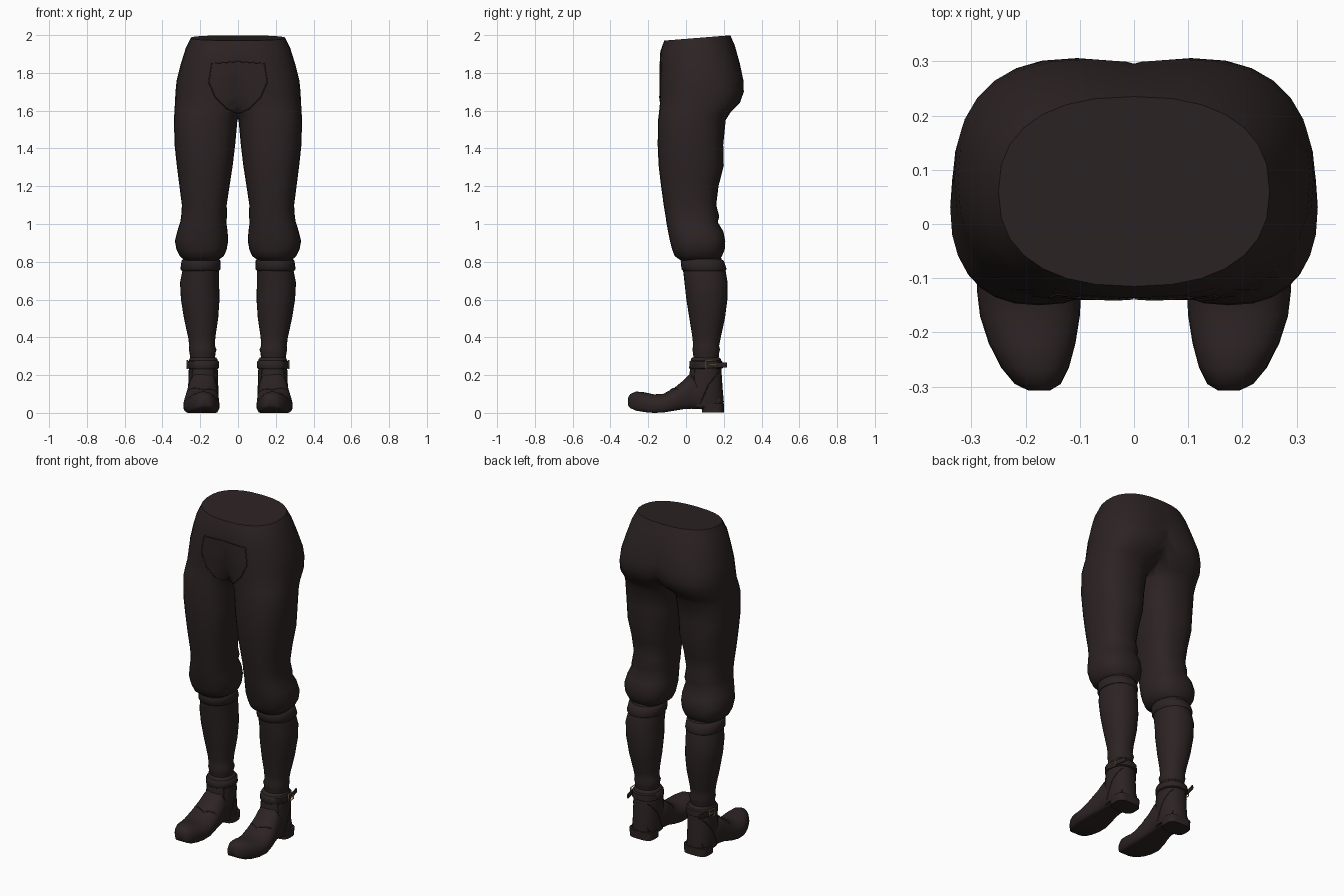
import bpy, bmesh, math
from mathutils import Vector
from mathutils.bvhtree import BVHTree

cube = bpy.data.objects.get("Cube")
if cube:
    bpy.data.objects.remove(cube)


def material(name, color):
    m = bpy.data.materials.new(name)
    m.use_nodes = True
    m.diffuse_color = (*color, 1)
    m.node_tree.nodes["Principled BSDF"].inputs["Base Color"].default_value = (*color, 1)
    return m


CLOTH = material("dark brown", (.026, .017, .017))
BRASS = material("pale brass", (.42, .32, .18))
N = 28
trees = {}


def oval(lo_a, hi_a, lo_b, hi_b, power=.85):
    """Rounded-box outline as (a, b) pairs."""
    pts = []
    for i in range(N):
        t = 2 * math.pi * i / N
        c, s = math.cos(t), math.sin(t)
        a = math.copysign(abs(c) ** power, c)
        b = math.copysign(abs(s) ** power, s)
        pts.append(((lo_a + hi_a + (hi_a - lo_a) * a) / 2, (lo_b + hi_b + (hi_b - lo_b) * b) / 2))
    return pts


def mirrored(ob):
    mod = ob.modifiers.new("mirror", "MIRROR")
    mod.use_axis = (True, False, False)
    mod.use_clip = True


def loft(name, rings, angle=50, mat=CLOTH):
    """Skin closed outlines, keep the +x half and mirror it."""
    bm = bmesh.new()
    rows = [[bm.verts.new(p) for p in ring] for ring in rings]
    for a, b in zip(rows, rows[1:]):
        for i in range(N):
            j = (i + 1) % N
            bm.faces.new((a[i], a[j], b[j], b[i]))
    bm.faces.new(rows[0])
    bm.faces.new(rows[-1])
    bmesh.ops.recalc_face_normals(bm, faces=bm.faces)
    bmesh.ops.bisect_plane(bm, geom=bm.verts[:] + bm.edges[:] + bm.faces[:],
                           plane_co=(0, 0, 0), plane_no=(1, 0, 0), clear_inner=True)
    trees[name] = BVHTree.FromBMesh(bm)
    me = bpy.data.meshes.new(name)
    bm.to_mesh(me)
    bm.free()
    me.materials.append(mat)
    ob = bpy.data.objects.new(name, me)
    bpy.context.collection.objects.link(ob)
    bpy.ops.object.select_all(action="DESELECT")
    ob.select_set(True)
    bpy.context.view_layer.objects.active = ob
    bpy.ops.object.shade_smooth_by_angle(angle=math.radians(angle))
    mirrored(ob)
    return ob


def upright(name, table, power=.85, tilt=None):
    """Loft up z from rows of height, inner x, outer x, front y, back y."""
    rings = []
    for z, xi, xo, yf, yb in table:
        rings.append([(x, y, z + (tilt(z, y) if tilt else 0)) for x, y in oval(xi, xo, yf, yb, power)])
    return loft(name, rings)


def tube(name, pts, radius, mat=CLOTH, cyclic=False):
    cu = bpy.data.curves.new(name, "CURVE")
    cu.dimensions = "3D"
    cu.bevel_depth = radius
    cu.bevel_resolution = 1
    sp = cu.splines.new("POLY")
    sp.points.add(len(pts) - 1)
    for p, co in zip(sp.points, pts):
        p.co = (*co, 1)
    sp.use_cyclic_u = cyclic
    cu.materials.append(mat)
    ob = bpy.data.objects.new(name, cu)
    bpy.context.collection.objects.link(ob)
    mirrored(ob)


def seam(name, target, starts, direction, radius=.003):
    """Lay a thin raised seam on a surface by casting points onto it."""
    pts = []
    for a, b in zip(starts, starts[1:]):
        for k in range(5):
            hit = trees[target].ray_cast(Vector(a).lerp(Vector(b), k / 4), Vector(direction))[0]
            if hit:
                pts.append(hit)
    if len(pts) > 1:
        tube(name, pts, radius)


# Breeches: waist, seat, thighs and gathered knees
upright("breeches", [
    (1.985, -.25, .25, -.115, .235), (1.93, -.25, .277, -.136, .258),
    (1.85, -.22, .302, -.139, .285), (1.76, -.16, .325, -.14, .304),
    (1.70, -.12, .331, -.14, .306), (1.64, -.07, .334, -.138, .285),
    (1.59, -.02, .337, -.143, .235), (1.55, .003, .339, -.148, .21),
    (1.42, .015, .336, -.15, .197), (1.31, .028, .324, -.145, .2),
    (1.2, .045, .31, -.132, .172), (1.1, .06, .297, -.118, .16),
    (1.04, .058, .301, -.108, .176), (1.01, .062, .306, -.104, .168),
    (.96, .055, .322, -.095, .198), (.91, .052, .334, -.085, .208),
    (.865, .06, .326, -.073, .205), (.83, .075, .308, -.06, .19),
    (.805, .11, .28, -.025, .165)], .84,
    lambda z, y: (y - .06) * .08 if z > 1.9 else 0)
seam("front_flap_seam", "breeches", [
    (.001, -1, 1.86), (.14, -1, 1.85), (.155, -1, 1.75),
    (.12, -1, 1.67), (.06, -1, 1.61), (.001, -1, 1.585)], (0, 1, 0))

# Stockings with a garter band under the knee
upright("stockings", [
    (.84, .1, .285, -.02, .18), (.75, .1, .295, -.015, .21),
    (.69, .1, .307, -.008, .22), (.6, .098, .302, .002, .219),
    (.5, .105, .286, .018, .206), (.4, .12, .264, .034, .184),
    (.355, .122, .258, .038, .175), (.335, .114, .26, .033, .18),
    (.315, .12, .256, .038, .175), (.26, .122, .25, .04, .17)], .95)
upright("garter_bands", [
    (.815, .1, .29, -.02, .185), (.805, .093, .299, -.028, .2),
    (.762, .092, .305, -.024, .215), (.752, .1, .298, -.015, .21)], .95)

# Boot shafts, closed around the ankle
upright("boot_shafts", [
    (.293, .116, .252, .034, .176), (.285, .109, .258, .026, .184),
    (.22, .107, .261, .02, .188), (.14, .106, .263, .008, .193),
    (.06, .106, .264, 0, .2), (.03, .11, .26, .01, .198)], .9)

# Feet with a low instep and rounded, slightly raised toe
foot = [(-.307, .155, .195, .04, .08), (-.295, .135, .22, .025, .1),
        (-.265, .12, .245, .012, .113), (-.22, .108, .268, .004, .109),
        (-.17, .1, .284, 0, .098), (-.12, .097, .29, .002, .101),
        (-.06, .1, .284, .012, .134), (-.01, .104, .274, .02, .175),
        (.03, .106, .266, .022, .215), (.1, .108, .262, .02, .15),
        (.18, .125, .245, .02, .1)]
loft("boot_feet", [[(x, y, max(z, zb)) for x, z in oval(xi, xo, zb - .025, zt, .9)]
                   for y, xi, xo, zb, zt in foot], 45)

# Stacked heels
upright("boot_heels", [(.05, .106, .264, .08, .201), (.001, .108, .262, .085, .2)], .6)

# Ankle straps with loose tails and buckles
upright("ankle_straps", [
    (.277, .107, .26, .024, .186), (.272, .101, .267, .018, .194),
    (.238, .1, .268, .017, .196), (.233, .107, .261, .02, .188)], .9)
tail = [[(x + shift, y, z) for x, z in oval(.252, .262, .24, .268, .6)]
        for y, shift in ((.13, .004), (.17, -.002), (.218, -.014))]
loft("strap_tails", tail, 40)
tube("buckle_frames", [(.27, .105, .234), (.267, .155, .234),
                       (.267, .155, .277), (.27, .105, .277)], .0035, BRASS, True)
tube("buckle_prongs", [(.271, .125, .256), (.268, .158, .256)], .0025, BRASS)

# Boot seams along the sides
for side, x, d in (("outer", 1, -1), ("inner", .001, 1)):
    seam(side + "_front_seam", "boot_shafts",
         [(x, .045, .23), (x, .04, .12), (x, .04, .04)], (d, 0, 0))
    seam(side + "_back_seam", "boot_shafts",
         [(x, .175, .22), (x, .12, .15), (x, .075, .05)], (d, 0, 0))
seam("instep_seam", "boot_feet", [(.115, -.045, 1), (.18, -.08, 1), (.26, -.045, 1)], (0, 0, -1))
